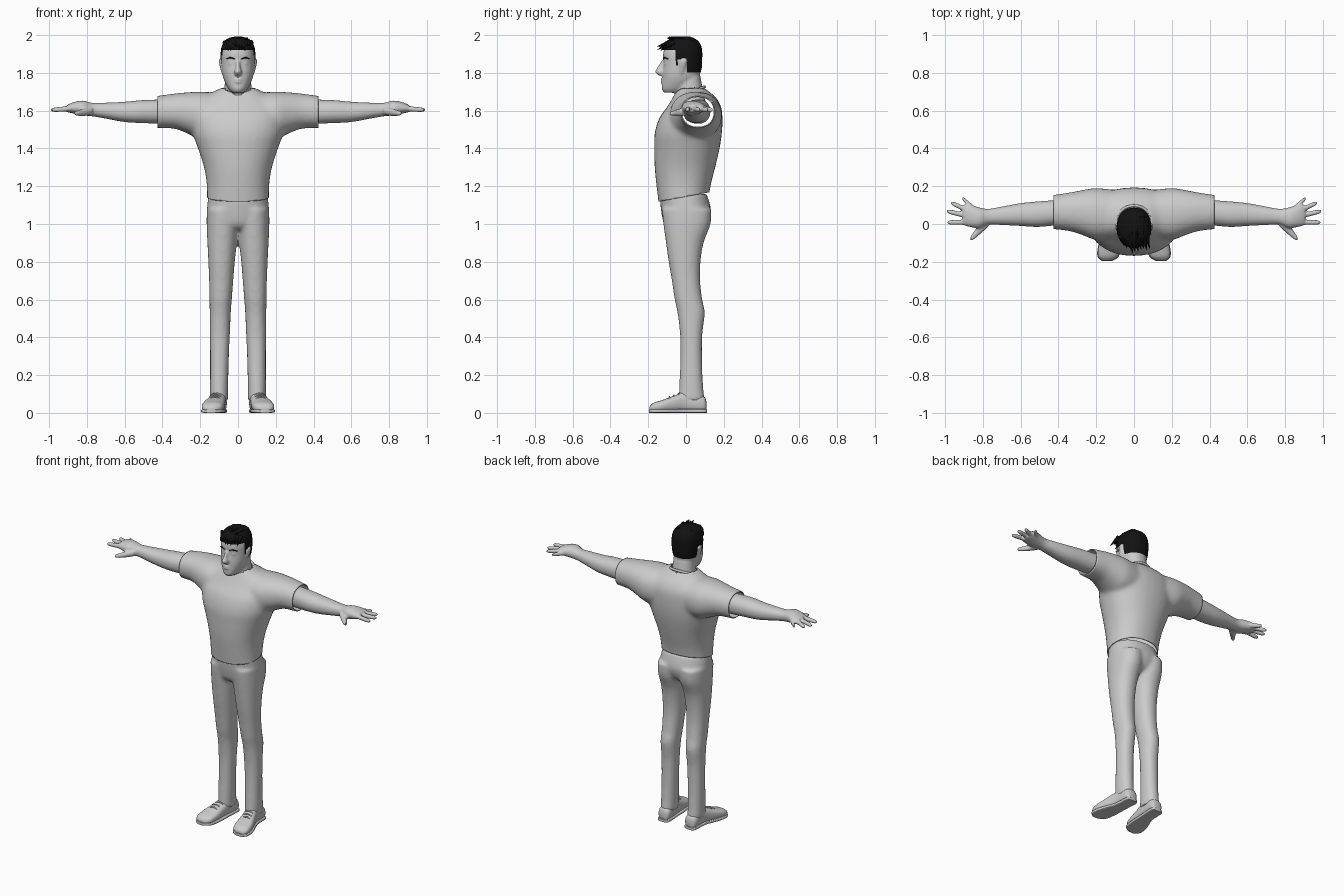
import bpy, bmesh, math, random
from mathutils import Vector, Matrix

cube = bpy.data.objects.get("Cube")
if cube:
    bpy.data.objects.remove(cube, do_unlink=True)
random.seed(4)


def material(name, value):
    m = bpy.data.materials.new(name)
    m.use_nodes = True
    col = (value, value, value, 1)
    m.diffuse_color = col
    m.node_tree.nodes["Principled BSDF"].inputs["Base Color"].default_value = col
    return m


GREY = material("light grey", 0.6)
BLACK = material("hair black", 0.006)


def spline(rings, steps):
    """Smoothly interpolate between the given cross-sections."""
    out = []
    for i in range(len(rings) - 1):
        a, b, c, d = (rings[max(0, min(len(rings) - 1, i + k))] for k in (-1, 0, 1, 2))
        for s in range(steps):
            t = s / steps
            out.append([q + 0.5 * t * (r - p + t * (2 * p - 5 * q + 4 * r - w + t * (3 * (q - r) + w - p)))
                        for p, q, r, w in zip(a, b, c, d)])
    return out + [list(rings[-1])]


def loft(bm, axis, rings, side=1, power=2.2, n=32, steps=4):
    """Skin rings (position, u_min, u_max, v_min, v_max) along an axis."""
    loops = []
    for t, u0, u1, v0, v1 in spline(rings, steps):
        loop = []
        for k in range(n):
            a = math.tau * k / n
            c, s = math.cos(a), math.sin(a)
            u = (u0 + u1) / 2 + (u1 - u0) / 2 * math.copysign(abs(c) ** (2 / power), c)
            v = (v0 + v1) / 2 + (v1 - v0) / 2 * math.copysign(abs(s) ** (2 / power), s)
            x, y, z = {"x": (t, u, v), "y": (u, t, v), "z": (u, v, t)}[axis]
            loop.append(bm.verts.new((x * side, y, z)))
        loops.append(loop)
    for a, b in zip(loops, loops[1:]):
        for k in range(n):
            bm.faces.new((a[k], a[k - 1], b[k - 1], b[k]))
    bm.faces.new(loops[0])
    bm.faces.new(loops[-1])


def sym(rings):
    """Expand (z, half_width, y_min, y_max) to centred rings."""
    return [(z, -h, h, a, b) for z, h, a, b in rings]


def finish(name, bm, mat, voxel=0, smooth=0):
    bmesh.ops.recalc_face_normals(bm, faces=bm.faces)
    me = bpy.data.meshes.new(name)
    bm.to_mesh(me)
    bm.free()
    ob = bpy.data.objects.new(name, me)
    bpy.context.collection.objects.link(ob)
    bpy.context.view_layer.objects.active = ob
    if voxel:
        r = ob.modifiers.new("blend", "REMESH")
        r.mode, r.voxel_size = "VOXEL", voxel
        s = ob.modifiers.new("soften", "SMOOTH")
        s.factor, s.iterations = 0.5, smooth
        for m in ("blend", "soften"):
            bpy.ops.object.modifier_apply(modifier=m)
    ob.data.materials.clear()
    ob.data.materials.append(mat)
    ob.data.shade_smooth()
    ob.data.set_sharp_from_angle(angle=math.radians(50))
    return ob


# Shirt: torso and both sleeves blended together
bm = bmesh.new()
loft(bm, "z", sym([(1.07, .165, -.14, .11), (1.2, .165, -.156, .13), (1.3, .18, -.166, .155),
                   (1.4, .212, -.168, .178), (1.48, .24, -.166, .19), (1.56, .25, -.142, .193),
                   (1.62, .24, -.1, .186), (1.67, .19, -.07, .158), (1.71, .11, -.05, .11),
                   (1.725, .08, -.045, .09)]))
for s in (1, -1):
    loft(bm, "x", [(.1, -.08, .18, 1.45, 1.695), (.2, -.085, .19, 1.45, 1.7), (.27, -.06, .18, 1.48, 1.697),
                   (.34, -.038, .167, 1.505, 1.69), (.45, -.025, .15, 1.508, 1.675)], s)
shirt = finish("shirt", bm, GREY, .012, 8)
bm = bmesh.new()
bm.from_mesh(shirt.data)
# Open the hem, the cuffs and the neck
for co, no in (((0, -.14, 1.12), (0, .18, -1)), ((.425, 0, 0), (1, 0, 0)), ((-.425, 0, 0), (-1, 0, 0))):
    bmesh.ops.bisect_plane(bm, geom=bm.verts[:] + bm.edges[:] + bm.faces[:],
                           plane_co=co, plane_no=no, clear_outer=True)
neck_hole = []
for f in bm.faces:
    c = f.calc_center_median()
    if c.z > 1.6 and (c.x / .085) ** 2 + ((c.y - .02) / .082) ** 2 < 1:
        neck_hole.append(f)
bmesh.ops.delete(bm, geom=neck_hole, context="FACES")
bm.to_mesh(shirt.data)
bm.free()
thick = shirt.modifiers.new("cloth", "SOLIDIFY")
thick.thickness, thick.offset = .006, -1

# Collar band, lower at the front
bpy.ops.mesh.primitive_torus_add(major_radius=.09, minor_radius=.008, major_segments=40, minor_segments=8,
                                 location=(0, .015, 1.69), rotation=(.42, 0, 0))
collar = bpy.context.object
collar.name = "collar"
collar.data.materials.append(GREY)
collar.data.shade_smooth()

# Trousers: hips and both legs blended together
bm = bmesh.new()
loft(bm, "z", sym([(.97, .09, -.09, .07), (1.0, .145, -.117, .11), (1.07, .164, -.132, .133),
                   (1.16, .155, -.14, .11)]))
for s in (1, -1):
    loft(bm, "z", [(.065, .053, .148, -.04, .1), (.15, .052, .148, -.035, .09), (.3, .048, .148, -.03, .085),
                   (.42, .043, .149, -.032, .087), (.53, .038, .15, -.045, .1), (.6, .033, .151, -.06, .086),
                   (.7, .025, .153, -.075, .075), (.8, .017, .157, -.092, .077), (.9, .006, .162, -.106, .093),
                   (1.0, -.005, .166, -.12, .13), (1.08, -.01, .165, -.128, .135)], s)
finish("trousers", bm, GREY, .011, 6)

# Head: skull, neck, nose, lips, eyes and ears blended together
bm = bmesh.new()
loft(bm, "z", sym([(1.695, .03, -.115, -.02), (1.715, .05, -.128, .03), (1.76, .073, -.126, .065),
                   (1.8, .083, -.124, .076), (1.85, .087, -.119, .08), (1.9, .086, -.121, .08),
                   (1.95, .073, -.105, .066), (1.98, .04, -.065, .035)]))
loft(bm, "z", sym([(1.6, .1, -.075, .12), (1.66, .084, -.068, .1), (1.71, .073, -.05, .089), (1.78, .068, -.05, .077)]))
loft(bm, "z", sym([(1.785, .014, -.143, -.09), (1.805, .021, -.164, -.09), (1.83, .013, -.151, -.09),
                   (1.865, .011, -.13, -.09)]), n=16)
for z in (1.752, 1.765):
    loft(bm, "x", [(-.032, -.118, -.1, z - .002, z + .002), (0, -.137, -.1, z - .007, z + .007),
                   (.032, -.118, -.1, z - .002, z + .002)], n=12)
for s in (1, -1):
    loft(bm, "z", [(1.795, .07, .086, -.035, -.015), (1.83, .07, .096, -.038, -.002),
                   (1.865, .07, .102, -.035, .008), (1.878, .07, .094, -.025, 0)], s, n=16)
    loft(bm, "z", [(1.838, .025, .045, -.11, -.09), (1.85, .017, .053, -.115, -.08),
                   (1.86, .025, .045, -.11, -.09)], s, n=16)
finish("head", bm, GREY, .006, 4)

# Eyebrows
for s, side in ((1, "left"), (-1, "right")):
    bm = bmesh.new()
    loft(bm, "x", [(.016, -.122, -.115, 1.871, 1.875), (.04, -.118, -.106, 1.877, 1.884),
                   (.064, -.1, -.092, 1.872, 1.875)], s, n=8)
    finish(side + "_eyebrow", bm, BLACK)

# Hair cap, trimmed to the hairline
bm = bmesh.new()
loft(bm, "z", sym([(1.79, .078, -.1, .074), (1.83, .088, -.12, .084), (1.88, .092, -.127, .086),
                   (1.93, .089, -.125, .084), (1.965, .074, -.107, .068), (1.985, .047, -.07, .04),
                   (1.993, .012, -.03, .01)]), n=64, steps=5)


def hairline(y):
    if y > .008:
        return 1.8
    if y > -.04:
        return 1.872
    return 1.835 if y > -.056 else 1.925


trim = [f for f in bm.faces if f.calc_center_median().z < hairline(f.calc_center_median().y)]
bmesh.ops.delete(bm, geom=trim, context="FACES")


def tuft(base, tip, r):
    """One tapered lock of hair."""
    base, tip = Vector(base), Vector(tip)
    d = tip - base
    mat = Matrix.Translation((base + tip) / 2) @ d.to_track_quat("Z", "Y").to_matrix().to_4x4()
    bmesh.ops.create_cone(bm, cap_ends=True, segments=8, radius1=r, radius2=.001, depth=d.length, matrix=mat)


# Swept fringe and locks on the crown
for i in range(10):
    x = -.068 + .015 * i
    y = -.118 + 5 * x * x
    tuft((x, y + .03, 1.962), (x + .016, y - random.uniform(.015, .04), random.uniform(1.915, 1.945)), .015)
for i in range(16):
    x, y = random.uniform(-.05, .05), random.uniform(-.06, .03)
    z = 1.985 - 4 * x * x - 3 * (y + .015) ** 2
    tuft((x, y + .02, z - .006), (x + .012, y - .045, min(1.997, z + .008)), .014)
finish("hair", bm, BLACK)

for s, side in ((1, "left"), (-1, "right")):
    # Arm, palm, fingers and thumb
    bm = bmesh.new()
    loft(bm, "x", [(.36, 0, .13, 1.53, 1.66), (.5, -.015, .12, 1.534, 1.656), (.6, -.01, .11, 1.54, 1.647),
                   (.7, -.005, .092, 1.558, 1.642), (.77, -.003, .08, 1.57, 1.641),
                   (.82, -.022, .088, 1.575, 1.653), (.87, -.015, .102, 1.585, 1.645),
                   (.905, -.005, .1, 1.592, 1.63)], s)
    # Each finger: root x, root y, tip x, tip y
    for x0, y0, x1, y1 in ((.85, .085, .91, .138), (.87, .068, .968, .112),
                           (.87, .04, .991, .068), (.87, .01, .987, .008)):
        rings = []
        for t, r in ((0, .014), (.5, .0135), (.85, .012), (1, .006)):
            y, z = y0 + (y1 - y0) * t, 1.612 - .008 * t
            rings.append((x0 + (x1 - x0) * t, y - r, y + r, z - r, z + r))
        loft(bm, "x", rings, s, n=16)
    loft(bm, "x", [(.77, -.015, .03, 1.58, 1.62), (.81, -.05, .01, 1.572, 1.612),
                   (.845, -.08, -.038, 1.572, 1.602), (.865, -.088, -.068, 1.576, 1.596)], s, n=16)
    finish(side + "_arm", bm, GREY, .006, 3)

    # Shoe upper
    bm = bmesh.new()
    loft(bm, "y", [(.108, .08, .12, .012, .06), (.09, .06, .14, .004, .09), (.0, .063, .147, .004, .112),
                   (-.06, .068, .168, .004, .092), (-.12, .072, .188, .004, .07), (-.17, .085, .19, .004, .054),
                   (-.192, .115, .17, .006, .035)], s, power=2.5)
    finish(side + "_shoe", bm, GREY)
    # Flat sole
    bm = bmesh.new()
    loft(bm, "y", [(.112, .08, .12, 0, .018), (.095, .058, .142, 0, .02), (.0, .062, .148, 0, .02),
                   (-.1, .066, .186, 0, .02), (-.17, .08, .194, 0, .02), (-.197, .118, .168, 0, .018)],
         s, power=5)
    finish(side + "_sole", bm, GREY)
    # Laces
    bm = bmesh.new()
    for i in range(3):
        y, z, x = -.04 - .024 * i, .102 - .009 * i, .112 + .006 * i
        loft(bm, "x", [(x - .028, y - .004, y + .004, z - .012, z - .004), (x, y - .004, y + .004, z - .003, z + .005),
                       (x + .028, y - .004, y + .004, z - .012, z - .004)], s, n=8)
    finish(side + "_laces", bm, GREY)
